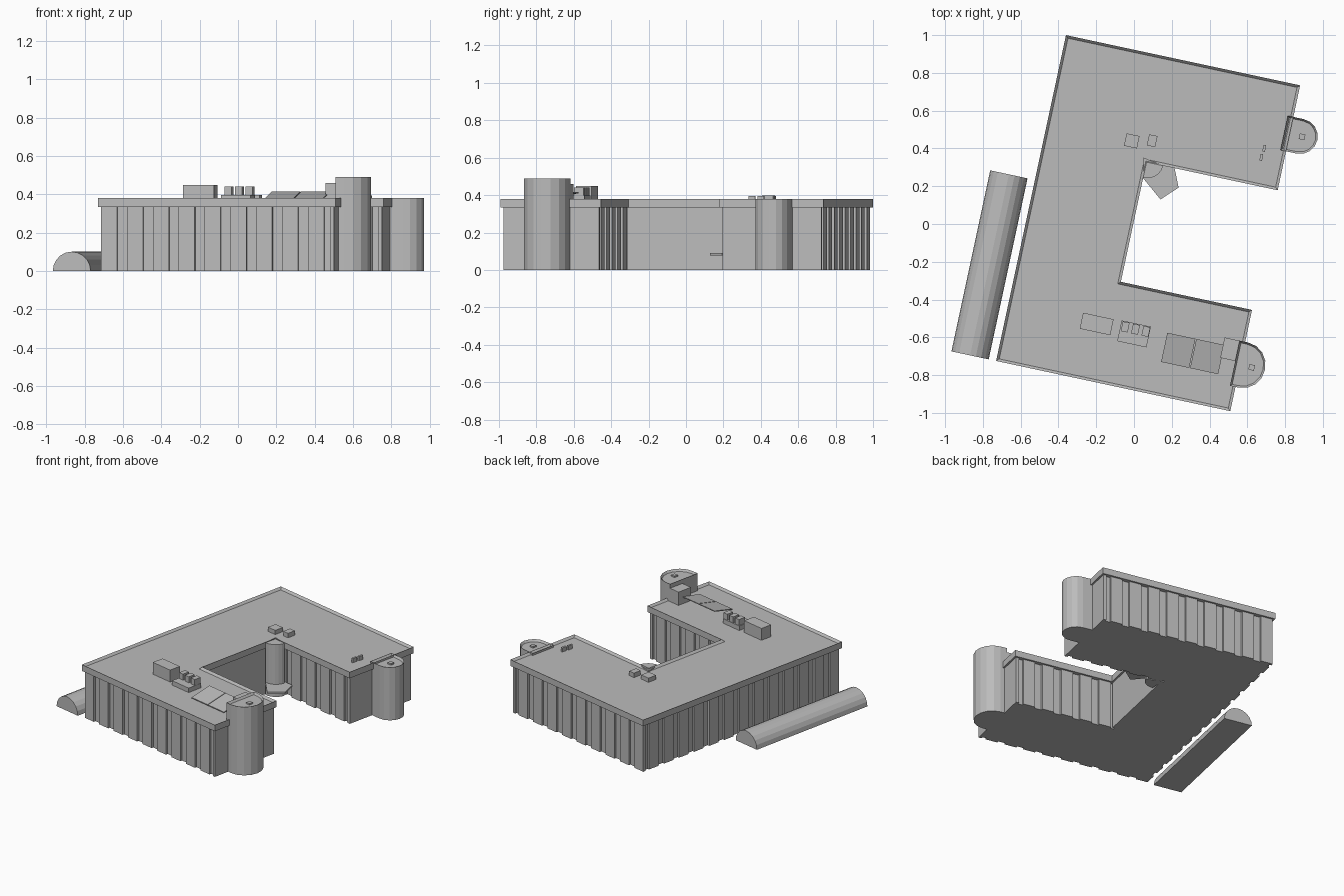
import bpy, bmesh, math
from mathutils import Matrix, Vector

cube = bpy.data.objects.get("Cube")
if cube:
    bpy.data.objects.remove(cube)

grey = bpy.data.materials.new("plain_grey")
grey.use_nodes = True
GREY = (0.5, 0.5, 0.5, 1)
grey.diffuse_color = GREY
grey.node_tree.nodes["Principled BSDF"].inputs["Base Color"].default_value = GREY

# The whole site is laid out square, then turned on plan
SITE = Matrix.Translation((-0.73, -0.725, 0)) @ Matrix.Rotation(math.radians(-12.1), 4, 'Z')
W, L = 1.268, 1.764             # overall plan
SPINE, SOUTH, NORTH = 0.558, 0.548, 1.196   # inner edges of the courtyard
EAVE, ROOF, TOP = 0.335, 0.365, 0.38


def finish(name, bm):
    bmesh.ops.recalc_face_normals(bm, faces=bm.faces)
    bm.transform(SITE)
    mesh = bpy.data.meshes.new(name)
    bm.to_mesh(mesh)
    bm.free()
    mesh.materials.append(grey)
    ob = bpy.data.objects.new(name, mesh)
    bpy.context.collection.objects.link(ob)
    return ob


def add_prism(bm, pts, z0, z1):
    low = bm.faces.new([bm.verts.new((x, y, z0)) for x, y in pts])
    ext = bmesh.ops.extrude_face_region(bm, geom=[low])["geom"]
    bmesh.ops.translate(bm, vec=(0, 0, z1 - z0),
                        verts=[g for g in ext if isinstance(g, bmesh.types.BMVert)])
    bm.faces.ensure_lookup_table()
    if low not in bm.faces[:]:
        return [g for g in ext if isinstance(g, bmesh.types.BMFace)][0]
    return [g for g in ext if isinstance(g, bmesh.types.BMFace)][0]


def prism(name, pts, z0, z1, rim=0):
    bm = bmesh.new()
    top = add_prism(bm, pts, z0, z1)
    bmesh.ops.recalc_face_normals(bm, faces=bm.faces)
    if rim:                     # raised parapet around a sunken roof
        bmesh.ops.inset_region(bm, faces=[top], thickness=rim, use_even_offset=True)
        bmesh.ops.translate(bm, vec=(0, 0, ROOF - TOP), verts=top.verts[:])
    return finish(name, bm)


def rect(x, y, w, d):
    return [(x, y), (x + w, y), (x + w, y + d), (x, y + d)]


def box(name, x, y, w, d, z1, z0=ROOF):
    return prism(name, rect(x, y, w, d), z0, z1)


def plan(d):
    """C-shaped plan, inset by d."""
    return [(d, d), (W - d, d), (W - d, SOUTH - d), (SPINE - d, SOUTH - d),
            (SPINE - d, NORTH + d), (W - d, NORTH + d), (W - d, L - d), (d, L - d)]


def arc(cx, cy, rx, ry, a0, a1, n):
    angles = [math.radians(a0 + (a1 - a0) * i / n) for i in range(n + 1)]
    return [(cx + rx * math.cos(a), cy + ry * math.sin(a)) for a in angles]


# Main block: walls and overhanging parapet roof
CORE, FACE = 0.028, 0.013
prism("walls", plan(CORE), 0, EAVE + 0.005)
prism("roof", plan(0), EAVE, TOP, rim=0.014)

# End walls and courtyard wall are flat, flush with the panels
flat = bmesh.new()
for x, y0, y1 in [(W, 0, SOUTH), (SPINE, SOUTH, NORTH), (W, NORTH, L)]:
    s = FACE if x == W else -FACE
    add_prism(flat, rect(x - CORE, y0 + s, CORE - FACE, y1 - y0 - 2 * s), 0, EAVE)
finish("flat_walls", flat)


# Upright wall panels on the remaining walls
def panels(name, start, end, outward, bays):
    a, b, out = Vector(start), Vector(end), Vector(outward)
    step = (b - a) / bays
    bm = bmesh.new()
    for i in range(bays):
        p = a + step * i
        q = p + step * 0.62
        add_prism(bm, [p, q, q + out, p + out], 0, EAVE)
    # closing strip at the far corner
    p = b - step.normalized() * 0.02
    add_prism(bm, [p, b, b + out, p + out], 0, EAVE)
    finish(name, bm)


t = CORE - FACE
panels("south_panels", (FACE, CORE), (W - FACE, CORE), (0, -t), 9)
panels("north_panels", (FACE, L - CORE), (W - FACE, L - CORE), (0, t), 9)
panels("west_panels", (CORE, FACE), (CORE, L - FACE), (-t, 0), 13)
panels("court_south_panels", (SPINE, SOUTH - CORE), (W - FACE, SOUTH - CORE), (0, t), 5)
panels("court_north_panels", (SPINE, NORTH + CORE), (W - FACE, NORTH + CORE), (0, -t), 5)

# Rounded stair towers on the ends of both arms
back = W - 0.03
prism("south_tower", [(back, 0.131)] + arc(1.285, 0.253, 0.117, 0.122, -90, 90, 8)
      + [(back, 0.375)], 0, 0.49, rim=0.01)
prism("north_tower", [(back, 1.407)] + arc(1.325, 1.5, 0.093, 0.093, -90, 90, 8)
      + [(back, 1.593)], 0, TOP, rim=0.01)
box("south_tower_hatch", 1.315, 0.235, 0.03, 0.03, 0.485, 0.47)
box("north_tower_hatch", 1.32, 1.485, 0.03, 0.03, 0.376, 0.36)
box("tower_lobby", 1.157, 0.265, 0.09, 0.11, 0.46)

# Courtyard corner tower and entrance canopy
prism("corner_tower", [(SPINE - 0.02, NORTH + 0.02)]
      + arc(SPINE, NORTH, 0.09, 0.085, -90, 0, 6), 0, TOP - 0.005, rim=0)
prism("canopy", [(0.545, 1.12), (0.672, 1.018), (0.752, 1.1), (0.704, 1.21), (0.545, 1.21)],
      0.078, 0.09)

# Half-round shed alongside the west wall
shed = bmesh.new()
add_prism(shed, arc(-0.141, 0, 0.101, 0.101, 0, 180, 10), 0, 0.98)
shed.transform(Matrix.Translation((0, 0.98, 0)) @ Matrix.Rotation(math.radians(90), 4, 'X'))
finish("barrel_shed", shed)

# Rooftop plant
box("plant_room", 0.397, 0.26, 0.165, 0.086, 0.45)
box("fan_base", 0.605, 0.237, 0.158, 0.112, 0.397)
for i in range(3):
    box(f"fan_unit_{i + 1}", 0.612 + 0.056 * i, 0.293, 0.037, 0.052, 0.44)
box("roof_vent_large", 0.423, 1.256, 0.07, 0.067, 0.395)
box("roof_vent_small", 0.541, 1.283, 0.045, 0.06, 0.397)
for i, (x, y) in enumerate([(1.145, 1.38), (1.14, 1.33)]):
    box(f"roof_pipe_{i + 1}", x, y, 0.014, 0.036, 0.395)

# Pair of tilted solar panels
for i in range(2):
    bm = bmesh.new()
    add_prism(bm, rect(0.855 + 0.157 * i, 0.178, 0.152, 0.158), 0.375, 0.381)
    for v in bm.verts:
        v.co.z += (v.co.y - 0.178) * 0.22
    finish(f"solar_panel_{i + 1}", bm)
